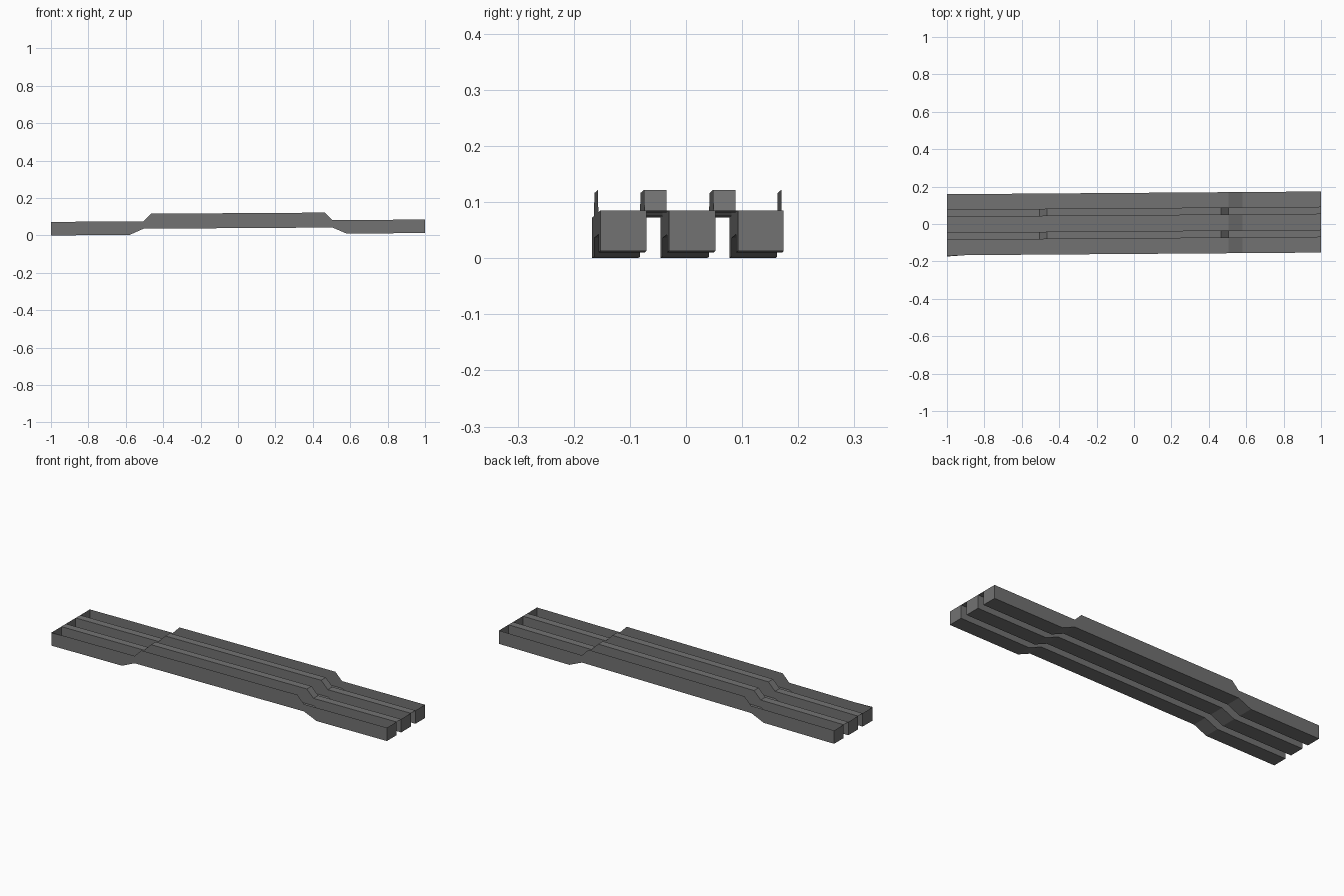
import bpy, bmesh
from mathutils import Vector

if "Cube" in bpy.data.objects:
    bpy.data.objects.remove(bpy.data.objects["Cube"])

# Lengthwise stations: x, floor height, rim height (before the slight tilt)
HALF = [(0.465, 0.039, 0.119), (0.505, 0.039, 0.0785),
        (0.58, 0.0063, 0.0785), (1.0, 0.0063, 0.0785)]
STATIONS = [(-x, f, r) for x, f, r in reversed(HALF)] + HALF
FLOOR, RIM = 1, 2

dark = bpy.data.materials.new("dark_grey")
dark.diffuse_color = (0.17, 0.17, 0.17, 1)
dark.use_nodes = True
dark.node_tree.nodes["Principled BSDF"].inputs["Base Color"].default_value = dark.diffuse_color


def tilt(x, y, z):
    return Vector((x, y + 0.0073 * x, z + 0.0063 * x))


def finish(bm, name):
    """Turn a bmesh into a named dark object."""
    mesh = bpy.data.meshes.new(name)
    bm.to_mesh(mesh)
    bm.free()
    mesh.materials.append(dark)
    bpy.context.collection.objects.link(bpy.data.objects.new(name, mesh))


def pressed_sheet(name, section, capped=False):
    """Sweep a cross-section of (y, level) points along the stations."""
    bm = bmesh.new()
    rows = [[bm.verts.new(tilt(s[0], y, s[level])) for y, level in section]
            for s in STATIONS]
    for a, b in zip(rows, rows[1:]):
        for i in range(len(section) - 1):
            bm.faces.new((a[i], b[i], b[i + 1], a[i + 1]))
    if capped:
        bm.faces.new(rows[0])
        bm.faces.new(list(reversed(rows[-1])))
    finish(bm, name)


# Three open-topped channels with closed ends
CHANNELS = [(-0.160, -0.078), (-0.038, 0.045), (0.085, 0.1665)]
for n, (y0, y1) in enumerate(CHANNELS):
    pressed_sheet(f"channel_{n + 1}",
                  [(y0, RIM), (y0, FLOOR), (y1, FLOOR), (y1, RIM)], capped=True)

# Two ribs bridging neighbouring channels, open underneath
for n, (left, right) in enumerate(zip(CHANNELS, CHANNELS[1:])):
    pressed_sheet(f"rib_{n + 1}", [(left[1], RIM), (right[0], RIM)])

# Small flared lip at the left front corner
bm = bmesh.new()
bm.faces.new([bm.verts.new(tilt(x, y, 0.0785)) for x, y in
              ((-1, -0.1665), (-0.9, -0.160), (-1, -0.160))])
finish(bm, "corner_lip")
